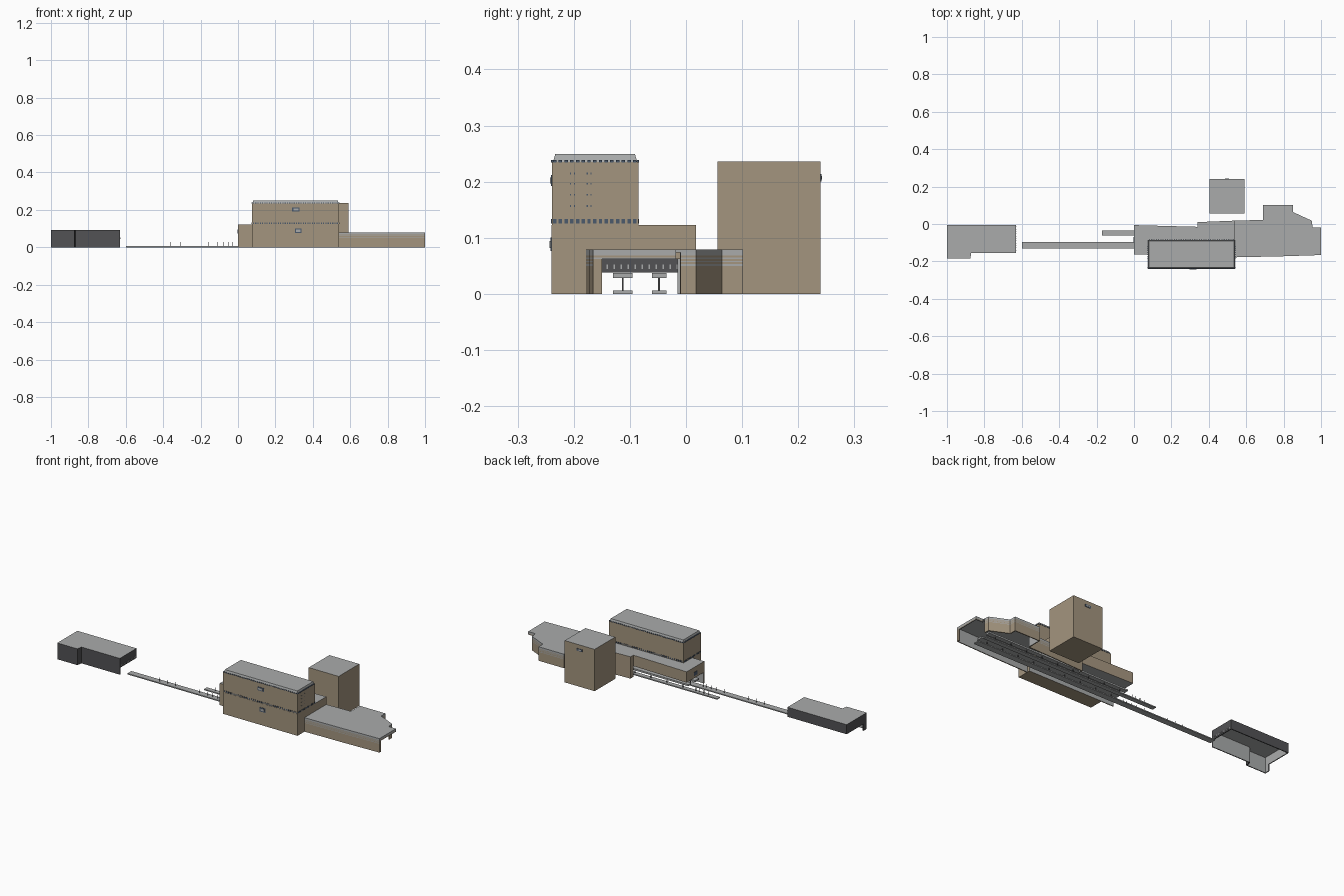
import bpy, bmesh
from mathutils import Vector

if "Cube" in bpy.data.objects:
    bpy.data.objects.remove(bpy.data.objects["Cube"])


def material(name, rgb):
    m = bpy.data.materials.new(name)
    m.diffuse_color = (*rgb, 1)
    m.use_nodes = True
    m.node_tree.nodes["Principled BSDF"].inputs["Base Color"].default_value = m.diffuse_color
    return m


TAN = material("tan_stone", (0.37, 0.30, 0.21))
GREY = material("light_grey", (0.40, 0.41, 0.41))
DARK = material("dark_grey", (0.085, 0.085, 0.09))
GLASS = material("blue_grey_glass", (0.07, 0.10, 0.15))


def finish(name, bm, mats):
    me = bpy.data.meshes.new(name)
    bm.to_mesh(me)
    bm.free()
    for m in mats:
        me.materials.append(m)
    ob = bpy.data.objects.new(name, me)
    bpy.context.collection.objects.link(ob)
    return ob


def add_prism(bm, pts, z0, z1):
    """Counter-clockwise outline extruded upwards; returns bottom, top, sides."""
    lo = [bm.verts.new((x, y, z0)) for x, y in pts]
    hi = [bm.verts.new((x, y, z1)) for x, y in pts]
    n = len(pts)
    bottom, top = bm.faces.new(lo[::-1]), bm.faces.new(hi)
    sides = [bm.faces.new((lo[i], lo[(i + 1) % n], hi[(i + 1) % n], hi[i])) for i in range(n)]
    return bottom, top, sides


def rect(x0, x1, y0, y1):
    return [(x0, y0), (x1, y0), (x1, y1), (x0, y1)]


def prism(name, pts, z0, z1, side, top=None, bottom=None):
    bm = bmesh.new()
    b, t, _ = add_prism(bm, pts, z0, z1)
    t.material_index, b.material_index = 1, 2
    return finish(name, bm, [side, top or side, bottom or side])


def boxes(name, items, mat):
    """Many boxes (x0, x1, y0, y1, z0, z1) as one part."""
    bm = bmesh.new()
    for x0, x1, y0, y1, z0, z1 in items:
        add_prism(bm, rect(x0, x1, y0, y1), z0, z1)
    return finish(name, bm, [mat])


def walls(name, pts, bands, thick=0.005):
    """Wall run with the inside on the left; bands are (z0, z1, outer material index)."""
    bm = bmesh.new()
    for p, q in zip(pts, pts[1:]):
        p, q = Vector(p), Vector(q)
        d = (q - p).normalized()
        off = Vector((-d.y, d.x)) * thick
        for z0, z1, mi in bands:
            b, t, sides = add_prism(bm, [p, q, q + off, p + off], z0, z1)
            for f in (b, t, *sides):
                f.material_index = mi
            sides[2].material_index = 1      # pale inner face
    return bm


# --- Train shed at the far left: open ends, front wall down to the ground
shed = [(-1, -0.185), (-0.875, -0.185), (-0.87, -0.155), (-0.63, -0.155), (-0.63, -0.006), (-1, -0.006)]
prism("shed_roof", shed, 0.086, 0.092, DARK, GREY, GREY)
finish("shed_front_wall", walls("w", [(-1, -0.155)] + shed[:4], [(0, 0.086, 0)]), [DARK, GREY])
finish("shed_end_and_back_band", walls("w", shed[3:] + [(-1, -0.155)], [(0.038, 0.086, 0)]), [DARK, GREY])
boxes("shed_end_lights", [(-0.63, -0.628, -0.142 + i * 0.0125, -0.139 + i * 0.0125, 0.044, 0.052)
                          for i in range(11)], GREY)

# --- Platforms with lamp posts, and canopies inside the hall
for name, x0, y0, y1 in (("front", -0.6, -0.13, -0.095), ("rear", -0.17, -0.061, -0.035)):
    yc = (y0 + y1) / 2
    prism(name + "_platform", rect(x0, 0.92, y0, y1), 0, 0.006, GREY)
    prism(name + "_canopy", rect(0.01, 0.9, y0, y1), 0.028, 0.037, GREY)
    boxes(name + "_canopy_posts", [(0.05 + i * 0.1, 0.053 + i * 0.1, yc - 0.0015, yc + 0.0015, 0.006, 0.028)
                                   for i in range(9)], DARK)
    lamps = [x for x in (-0.41, -0.36, -0.31, -0.16, -0.11, -0.08, -0.05, -0.03) if x > x0 + 0.02]
    boxes(name + "_lamp_posts", [(x, x + 0.002, yc - 0.001, yc + 0.001, 0.006, 0.027) for x in lamps], DARK)

# --- Middle hall: upper storey over the tracks
hall = [(0, -0.163), (0.54, -0.163), (0.54, 0.018), (0.34, 0.01), (0.34, -0.015), (0, -0.006)]
prism("hall_upper_storey", hall, 0.062, 0.123, TAN, GREY, GREY)
finish("hall_front_wall", walls("w", hall[:2], [(0, 0.062, 0)]), [TAN, GREY])
finish("hall_back_wall", walls("w", [hall[2], hall[3], hall[4]], [(0, 0.062, 0)]), [TAN, GREY])
boxes("hall_end_window", [(-0.002, 0, -0.1, -0.07, 0.075, 0.095)], GLASS)

# --- Main building: base, upper block and roof cap
prism("main_base", rect(0.075, 0.54, -0.24, -0.16), 0, 0.123, TAN, GREY)
prism("main_block", rect(0.075, 0.54, -0.239, -0.085), 0.123, 0.235, TAN)
bm = bmesh.new()
_, cap, _ = add_prism(bm, rect(0.077, 0.538, -0.237, -0.087), 0.235, 0.249)
for v in cap.verts:
    v.co.x += 0.004 if v.co.x < 0.3 else -0.004
    v.co.y += 0.004 if v.co.y < -0.16 else -0.004
finish("main_roof_cap", bm, [GREY])

# Rows of small windows round the main building
row = []
for z0, z1 in ((0.125, 0.133), (0.2345, 0.2385)):
    for i in range(38):
        x = 0.08 + i * 0.0121
        row += [(x, x + 0.006, -0.2405, -0.2365, z0, z1), (x, x + 0.006, -0.0875, -0.0835, z0, z1)]
    for i in range(15):
        y = -0.237 + i * 0.0102
        row += [(0.537, 0.5415, y, y + 0.006, z0, z1), (0.0735, 0.078, y, y + 0.006, z0, z1)]
for z in (0.155, 0.175, 0.195, 0.213):
    for y in (-0.207, -0.2, -0.177, -0.17):
        row.append((0.539, 0.541, y, y + 0.002, z, z + 0.003))
boxes("main_window_rows", row, GLASS)
boxes("main_front_panels", [(0.29, 0.33, -0.2405, -0.238, 0.192, 0.212),
                            (0.305, 0.34, -0.2415, -0.239, 0.076, 0.1)], GLASS)
boxes("main_front_panel_faces", [(0.296, 0.324, -0.242, -0.24, 0.197, 0.207),
                                 (0.311, 0.334, -0.243, -0.241, 0.082, 0.094)], GREY)

# --- Low east hall with striped upper walls and irregular plan
east = [(0.54, -0.178), (0.78, -0.173), (1.0, -0.166), (1.0, -0.018), (0.955, -0.018), (0.95, 0.018),
        (0.85, 0.064), (0.85, 0.102), (0.69, 0.102), (0.69, 0.022), (0.54, 0.018)]
prism("east_roof", east, 0.074, 0.079, GREY)
stripes = [(0.062, 0.065, 1), (0.065, 0.068, 0), (0.068, 0.074, 1)]
low = [(0, 0.05, 0), (0.05, 0.053, 1), (0.053, 0.057, 0), (0.057, 0.059, 1), (0.059, 0.062, 0)]
finish("east_front_wall", walls("w", east[:3], low + stripes), [TAN, GREY])
finish("east_end_band", walls("w", east[2:5], stripes), [TAN, GREY])
finish("east_back_walls", walls("w", [(0.952, -0.01)] + east[5:], low + stripes), [TAN, GREY])
prism("east_end_pillar", rect(0.994, 1.0, -0.166, -0.15), 0, 0.062, TAN)

# --- Separate square tower behind
prism("tower", rect(0.403, 0.59, 0.056, 0.24), 0, 0.236, TAN, GREY)
boxes("tower_panel", [(0.48, 0.515, 0.239, 0.2415, 0.2, 0.214)], GLASS)
boxes("tower_panel_face", [(0.487, 0.508, 0.241, 0.2425, 0.204, 0.21)], GREY)
